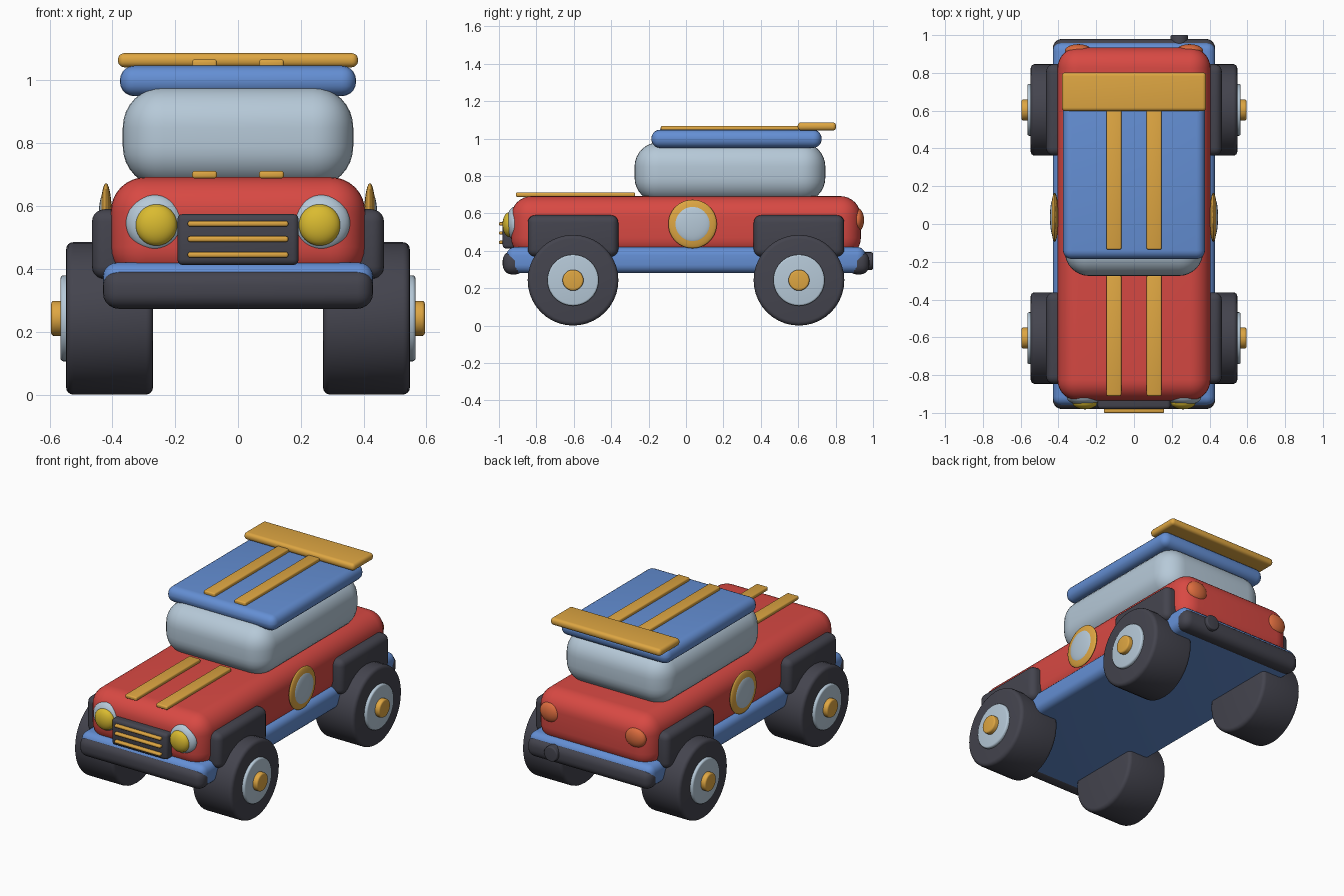
import bpy, bmesh, math
from mathutils import Matrix, Vector

if "Cube" in bpy.data.objects:
    bpy.data.objects.remove(bpy.data.objects["Cube"])


def material(name, r, g, b):
    lin = lambda c: ((c / 255 + 0.055) / 1.055) ** 2.4
    m = bpy.data.materials.new(name)
    m.diffuse_color = (lin(r), lin(g), lin(b), 1)
    m.use_nodes = True
    m.node_tree.nodes["Principled BSDF"].inputs["Base Color"].default_value = m.diffuse_color
    return m


RED = material("red", 216, 73, 67)
BLUE = material("blue", 100, 143, 212)
GOLD = material("gold", 222, 166, 66)
DARK = material("charcoal", 68, 68, 78)
SILVER = material("pale_silver", 182, 201, 216)
YELLOW = material("yellow", 218, 187, 48)
ORANGE = material("orange", 220, 108, 62)


def finish(name, bm, mat):
    mesh = bpy.data.meshes.new(name)
    bm.to_mesh(mesh)
    bm.free()
    mesh.materials.append(mat)
    obj = bpy.data.objects.new(name, mesh)
    bpy.context.collection.objects.link(obj)
    bpy.ops.object.select_all(action='DESELECT')
    obj.select_set(True)
    bpy.context.view_layer.objects.active = obj
    bpy.ops.object.shade_smooth_by_angle(angle=math.radians(35))
    return obj


def box(name, mat, x, y, z, bevel, segments=5):
    """Rounded box given as (min, max) ranges."""
    bm = bmesh.new()
    bmesh.ops.create_cube(bm, size=1)
    for v in bm.verts:
        v.co = Vector([(a + b) / 2 + c * (b - a) for c, (a, b) in zip(v.co, (x, y, z))])
    bmesh.ops.bevel(bm, geom=bm.edges[:], offset=bevel, segments=segments,
                    profile=0.5, affect='EDGES', clamp_overlap=True)
    return finish(name, bm, mat)


def disc(name, mat, centre, radius, length, bevel, axis='X', sides=40):
    """Cylinder with rounded rims along the X or Y axis."""
    bm = bmesh.new()
    bmesh.ops.create_cone(bm, cap_ends=True, segments=sides,
                          radius1=radius, radius2=radius, depth=length)
    rims = [e for e in bm.edges if abs(e.verts[0].co.z - e.verts[1].co.z) < 1e-5]
    bmesh.ops.bevel(bm, geom=rims, offset=bevel, segments=4, profile=0.5, affect='EDGES')
    rot = Matrix.Rotation(math.pi / 2, 4, 'Y' if axis == 'X' else 'X')
    bmesh.ops.transform(bm, matrix=Matrix.Translation(centre) @ rot, verts=bm.verts[:])
    return finish(name, bm, mat)


def ellipsoid(name, mat, centre, radii):
    bm = bmesh.new()
    bmesh.ops.create_uvsphere(bm, u_segments=32, v_segments=20, radius=1)
    bmesh.ops.transform(bm, matrix=Matrix.Translation(centre) @ Matrix.Diagonal((*radii, 1)),
                        verts=bm.verts[:])
    return finish(name, bm, mat)


def span(side, a, b):
    return tuple(sorted((side * a, side * b)))


# Main volumes
box("chassis", BLUE, (-.43, .43), (-.96, .96), (.28, .42), .045)
box("body", RED, (-.405, .405), (-.935, .935), (.36, .692), .11, 8)
box("cabin", SILVER, (-.367, .367), (-.275, .745), (.66, .98), .13, 8)
box("roof", BLUE, (-.376, .376), (-.185, .725), (.95, 1.047), .046)
box("spoiler", GOLD, (-.382, .382), (.597, .803), (1.042, 1.087), .02)

# Bumpers and exhaust
box("front_bumper", DARK, (-.43, .43), (-.98, -.865), (.273, .398), .05)
box("rear_bumper", DARK, (-.43, .43), (.865, .98), (.273, .398), .05)
disc("exhaust", DARK, (.24, .93, .345), .047, .14, .008, 'Y', 24)

# Grille
box("grille", DARK, (-.193, .193), (-.98, -.88), (.412, .575), .018, 3)
for z in (.445, .495, .544):
    box("grille_bar", GOLD, (-.16, .16), (-1, -.965), (z - .009, z + .009), .007, 3)

for s in (-1, 1):
    # Racing stripes
    box("hood_stripe", GOLD, span(s, .067, .146), (-.91, -.272), (.688, .712), .008, 3)
    box("roof_stripe", GOLD, span(s, .067, .146), (-.135, .62), (1.04, 1.067), .008, 3)

    # Lamps
    ellipsoid("headlight_rim", SILVER, (s * .265, -.915, .546), (.092, .045, .09))
    ellipsoid("headlight", YELLOW, (s * .26, -.945, .54), (.066, .036, .066))
    ellipsoid("tail_light", ORANGE, (s * .295, .918, .565), (.07, .034, .062))

    # Round side windows
    ellipsoid("porthole_frame", GOLD, (s * .42, .035, .543), (.02, .13, .13))
    ellipsoid("porthole_glass", SILVER, (s * .428, .035, .543), (.017, .098, .098))

    # Wheels and fenders
    for y in (-.604, .604):
        box("fender", DARK, span(s, .3, .465), (y - .242, y + .242), (.368, .59), .04)
        disc("tyre", DARK, (s * .409, y, .2425), .2425, .276, .022)
        disc("hub", SILVER, (s * .53, y, .2425), .137, .07, .01)
        disc("hub_cap", GOLD, (s * .565, y, .2425), .056, .06, .01, sides=28)
